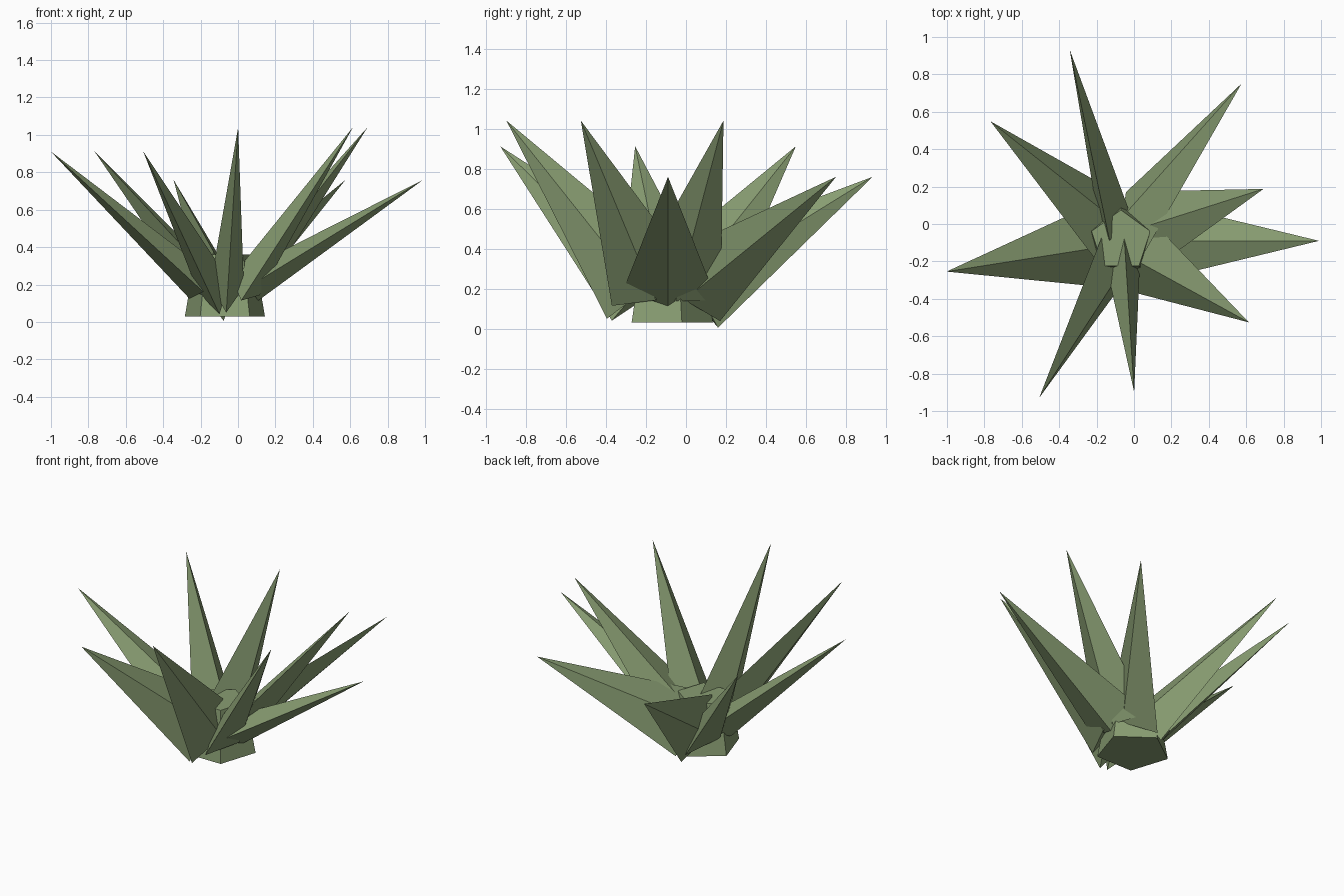
import bpy, bmesh, math
from mathutils import Vector

if "Cube" in bpy.data.objects:
    bpy.data.objects.remove(bpy.data.objects["Cube"])

CENTRE = Vector((-0.07, -0.09, 0))      # axis of the rosette
GOLDEN = math.radians(137.5)            # turn between successive leaves

green = bpy.data.materials.new("leaf green")
green.diffuse_color = (0.25, 0.34, 0.17, 1)
green.use_nodes = True
green.node_tree.nodes["Principled BSDF"].inputs["Base Color"].default_value = green.diffuse_color


def add_object(name, bm):
    bmesh.ops.recalc_face_normals(bm, faces=bm.faces)
    mesh = bpy.data.meshes.new(name)
    bm.to_mesh(mesh)
    bm.free()
    mesh.materials.append(green)
    obj = bpy.data.objects.new(name, mesh)
    bpy.context.collection.objects.link(obj)
    return obj


def ring(bm, sides, rx, ry, z):
    """Polygon ring whose first corner points along +y."""
    return [bm.verts.new((rx * math.sin(a), ry * math.cos(a), z))
            for a in (2 * math.pi * i / sides for i in range(sides))]


# core: tapered five-sided stump
bm = bmesh.new()
low = ring(bm, 5, 0.225, 0.225, 0.03)
top = ring(bm, 5, 0.165, 0.165, 0.36)
bm.faces.new(low)
bm.faces.new(top)
for i in range(5):
    j = (i + 1) % 5
    bm.faces.new((low[i], low[j], top[j], top[i]))
add_object("core", bm).location = CENTRE


# leaves: flattened four-sided spikes leaning out at three tilts
def add_leaf(index):
    bm = bmesh.new()
    base = ring(bm, 4, 0.09, 0.225, 0)
    tip = bm.verts.new((0, 0, 1.09))
    bm.faces.new(base)
    for i in range(4):
        bm.faces.new((base[i], base[(i + 1) % 4], tip))
    leaf = add_object(f"leaf_{index + 1}", bm)
    angle = index * GOLDEN
    tilt = math.radians((58.5, 48.5, 38.7)[index % 3])
    out = Vector((math.cos(angle), math.sin(angle), 0))
    aim = out * math.sin(tilt) + Vector((0, 0, math.cos(tilt)))
    leaf.rotation_mode = 'QUATERNION'
    leaf.rotation_quaternion = Vector((0, 0, 1)).rotation_difference(aim)
    leaf.location = CENTRE + out * 0.13 + Vector((0, 0, 0.19))


for n in range(9):
    add_leaf(n)
